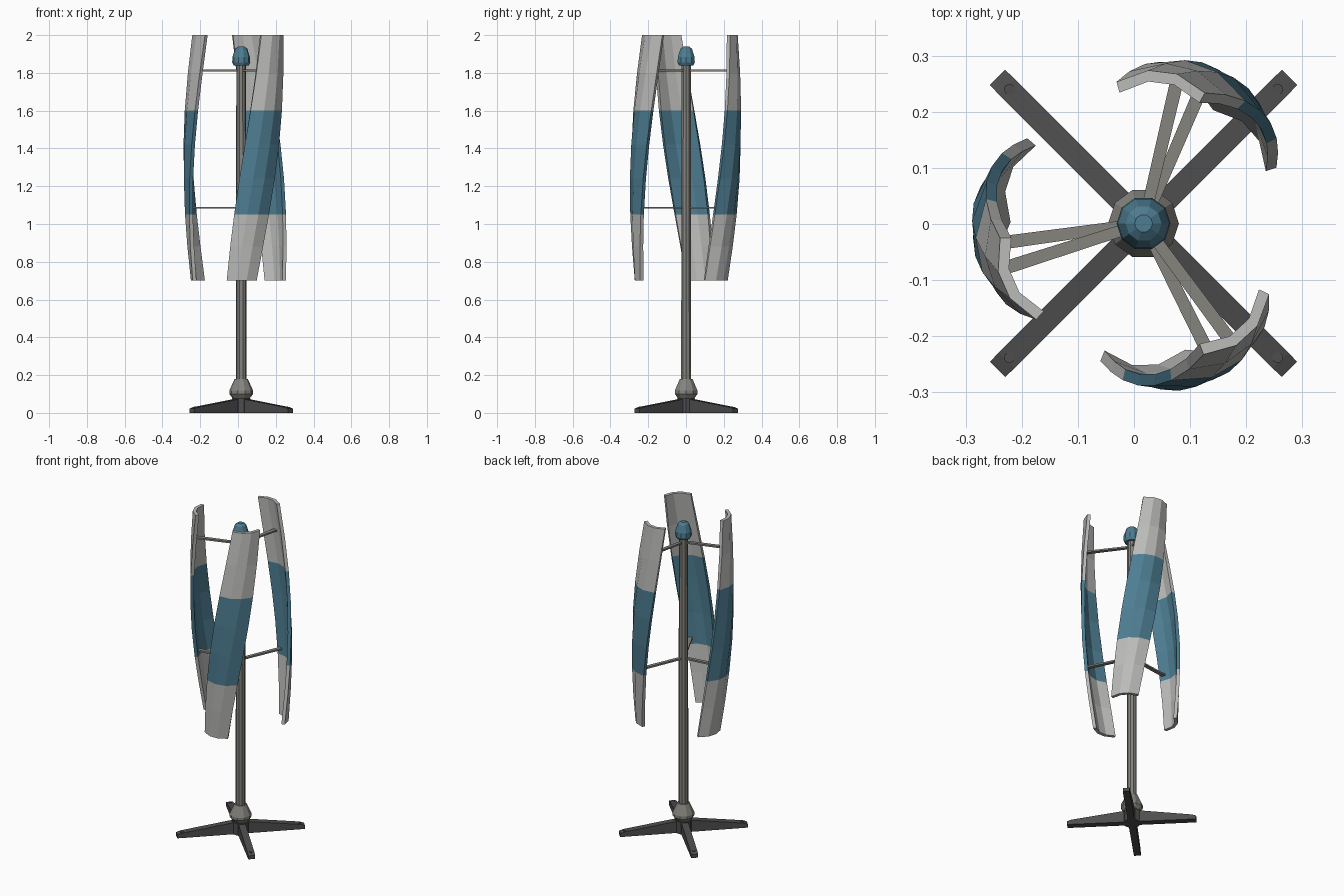
import bpy, bmesh, math
from mathutils import Matrix, Vector

if "Cube" in bpy.data.objects:
    bpy.data.objects.remove(bpy.data.objects["Cube"])

CX, CY = 0.017, 0.001   # mast axis


def mat(name, c):
    m = bpy.data.materials.new(name)
    m.diffuse_color = (*c, 1)
    m.use_nodes = True
    m.node_tree.nodes["Principled BSDF"].inputs["Base Color"].default_value = m.diffuse_color
    return m


GREY = mat("light_grey", (0.50, 0.50, 0.49))
BLUE = mat("steel_blue", (0.075, 0.205, 0.285))
METAL = mat("warm_metal", (0.235, 0.228, 0.205))
DARK = mat("dark_iron", (0.075, 0.075, 0.075))


def finish(name, bm, *mats, rot=0.0):
    bmesh.ops.recalc_face_normals(bm, faces=bm.faces)
    bm.transform(Matrix.Translation((CX, CY, 0)) @ Matrix.Rotation(rot, 4, 'Z'))
    me = bpy.data.meshes.new(name)
    bm.to_mesh(me)
    bm.free()
    for m in mats:
        me.materials.append(m)
    ob = bpy.data.objects.new(name, me)
    bpy.context.collection.objects.link(ob)
    return ob


def loft(bm, rings):
    """Skin a stack of closed rings and cap both ends."""
    vs = [[bm.verts.new(p) for p in r] for r in rings]
    n = len(vs[0])
    for a, b in zip(vs, vs[1:]):
        for i in range(n):
            j = (i + 1) % n
            bm.faces.new((a[i], a[j], b[j], b[i]))
    bm.faces.new(vs[0][::-1])
    bm.faces.new(vs[-1])


def lathe(name, profile, m, sides=10, at=0.0, rot=0.0):
    bm = bmesh.new()
    loft(bm, [[(at + r * math.cos(2 * math.pi * i / sides), r * math.sin(2 * math.pi * i / sides), z)
               for i in range(sides)] for r, z in profile])
    return finish(name, bm, m, rot=rot)


# base hub, collar, mast and cap
lathe("base_hub", [(0.05, 0), (0.05, 0.075)], DARK)
lathe("mast_collar", [(0.04, 0.07), (0.063, 0.10), (0.063, 0.118), (0.035, 0.18)], METAL)
lathe("mast", [(0.028, 0.17), (0.026, 1.85)], METAL)
lathe("mast_cap", [(0.04, 1.84), (0.048, 1.855), (0.046, 1.885), (0.032, 1.928), (0.016, 1.94)], BLUE)

# four sloping feet with a bolt near each tip
for k in range(4):
    rot = math.radians(45 + 90 * k)
    bm = bmesh.new()
    loft(bm, [[(x, -w, 0), (x, w, 0), (x, w, h), (x, -w, h)]
              for x, w, h in ((0.02, 0.02, 0.072), (0.06, 0.02, 0.07), (0.345, 0.02, 0.03), (0.368, 0.019, 0.022))])
    finish(f"foot_{k + 1}", bm, DARK, rot=rot)
    lathe(f"foot_bolt_{k + 1}", [(0.010, 0.02), (0.010, 0.034)], DARK, 8, 0.338, rot)

# helical blades: folded section twisted and bulged over the height
LEVELS = (0.70, 0.88, 1.05, 1.24, 1.42, 1.60, 1.80, 2.00)
THICK = 0.02


def blade(name, heading):
    rings = []
    for z in LEVELS:
        t = (z - 0.70) / 1.30
        s = math.sin(math.pi * t)
        mid = -21 + 42 * t
        half = 18 + 2.0 * s
        edge, ridge = 0.257 + 0.033 * s, 0.273 + 0.033 * s
        sec = [(-half, edge), (-half * 0.3, ridge), (half * 0.3, ridge), (half, edge)]
        pts = sec + [(a * 0.98, r - THICK) for a, r in reversed(sec)]
        rings.append([(r * math.cos(math.radians(mid + a)), r * math.sin(math.radians(mid + a)), z)
                      for a, r in pts])
    bm = bmesh.new()
    loft(bm, rings)
    for f in bm.faces:          # blue middle band
        f.material_index = int(1.05 < f.calc_center_median().z < 1.60)
    finish(name, bm, GREY, BLUE, rot=heading)


def strut(name, heading, length, z):
    bm = bmesh.new()
    loft(bm, [[(x, -w, z - 0.005), (x, w, z - 0.005), (x, w, z + 0.005), (x, -w, z + 0.005)]
              for x, w in ((0.01, 0.010), (length, 0.012))])
    finish(name, bm, METAL, rot=heading)


for k, deg in enumerate((61.8, 182.8, 291.6), 1):
    blade(f"blade_{k}", math.radians(deg))
    strut(f"upper_strut_{k}", math.radians(deg + 15), 0.268, 1.812)
    strut(f"lower_strut_{k}", math.radians(deg + 5), 0.276, 1.086)
